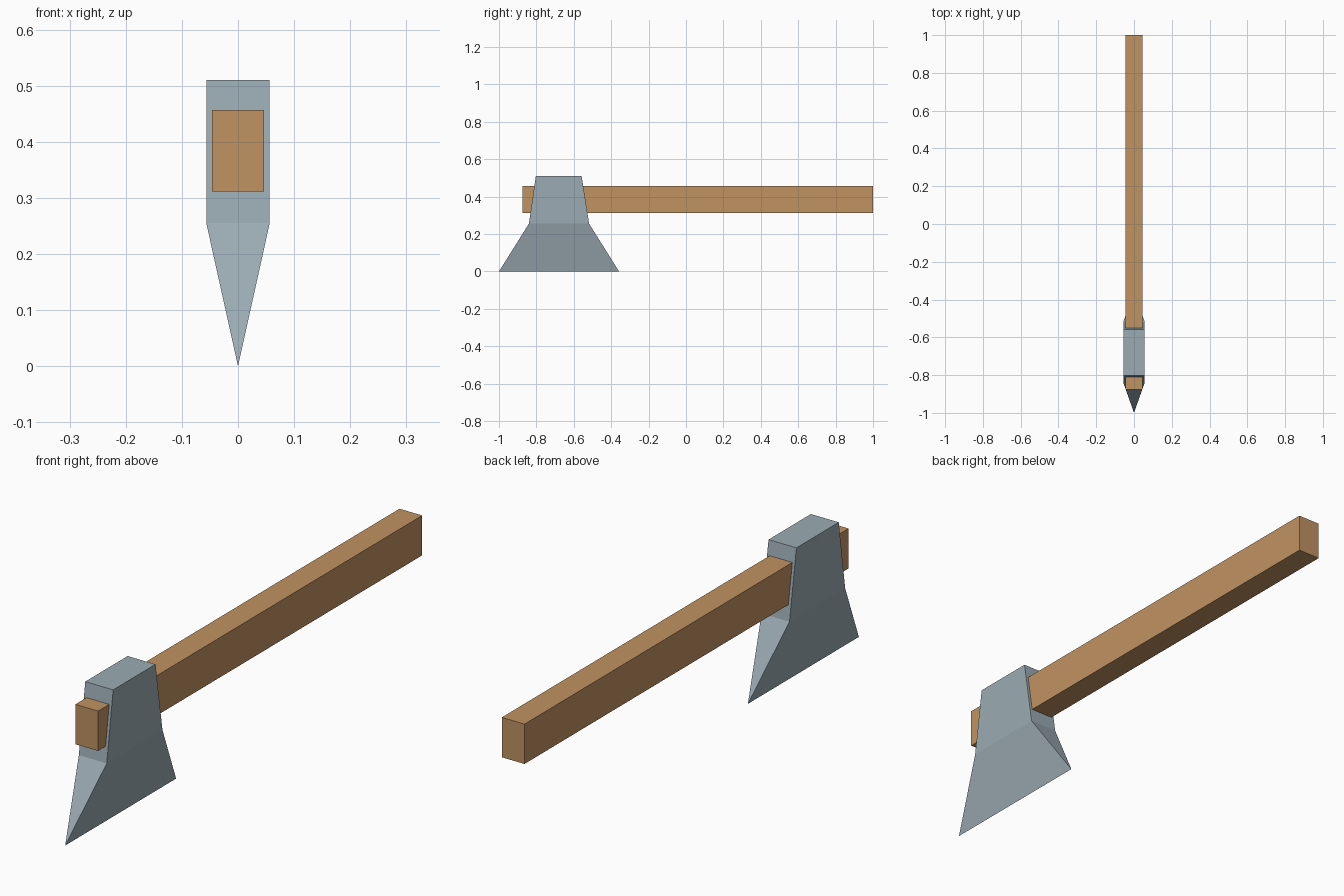
import bpy, bmesh

if "Cube" in bpy.data.objects:
    bpy.data.objects.remove(bpy.data.objects["Cube"])


def material(name, rgb):
    m = bpy.data.materials.new(name)
    m.diffuse_color = (*rgb, 1.0)
    m.use_nodes = True
    m.node_tree.nodes["Principled BSDF"].inputs["Base Color"].default_value = m.diffuse_color
    return m


def finish(name, bm, mat):
    bmesh.ops.remove_doubles(bm, verts=bm.verts, dist=1e-4)
    bmesh.ops.recalc_face_normals(bm, faces=bm.faces)
    me = bpy.data.meshes.new(name)
    bm.to_mesh(me)
    bm.free()
    me.materials.append(mat)
    ob = bpy.data.objects.new(name, me)
    bpy.context.collection.objects.link(ob)
    return ob


steel = material("steel grey", (0.328, 0.407, 0.451))
wood = material("wood brown", (0.527, 0.287, 0.122))

# Handle: one straight bar running through the head
x, y0, y1, z0, z1 = 0.046, -0.875, 1.0, 0.311, 0.457
bm = bmesh.new()
bmesh.ops.create_cube(bm, size=1)
for v in bm.verts:
    v.co = (x if v.co.x > 0 else -x,
            y1 if v.co.y > 0 else y0,
            z1 if v.co.z > 0 else z0)
finish("handle", bm, wood)

# Axe head: flat-topped block flaring down to a sharp cutting edge
# sections: z, half thickness, y front, y back
sections = [(0.51, 0.0565, -0.803, -0.558),
            (0.255, 0.0565, -0.84, -0.518)]
edge_z, edge_front, edge_back = 0.0, -1.0, -0.358
bm = bmesh.new()
rings = [[bm.verts.new(c) for c in ((-h, f, z), (h, f, z), (h, b, z), (-h, b, z))]
         for z, h, f, b in sections]
top, mid = rings
bm.faces.new(top)
for i in range(4):
    j = (i + 1) % 4
    bm.faces.new((top[i], top[j], mid[j], mid[i]))
front = bm.verts.new((0, edge_front, edge_z))
back = bm.verts.new((0, edge_back, edge_z))
bm.faces.new((mid[0], mid[1], front))
bm.faces.new((mid[2], mid[3], back))
bm.faces.new((mid[1], mid[2], back, front))
bm.faces.new((mid[3], mid[0], front, back))
finish("axe_head", bm, steel)
